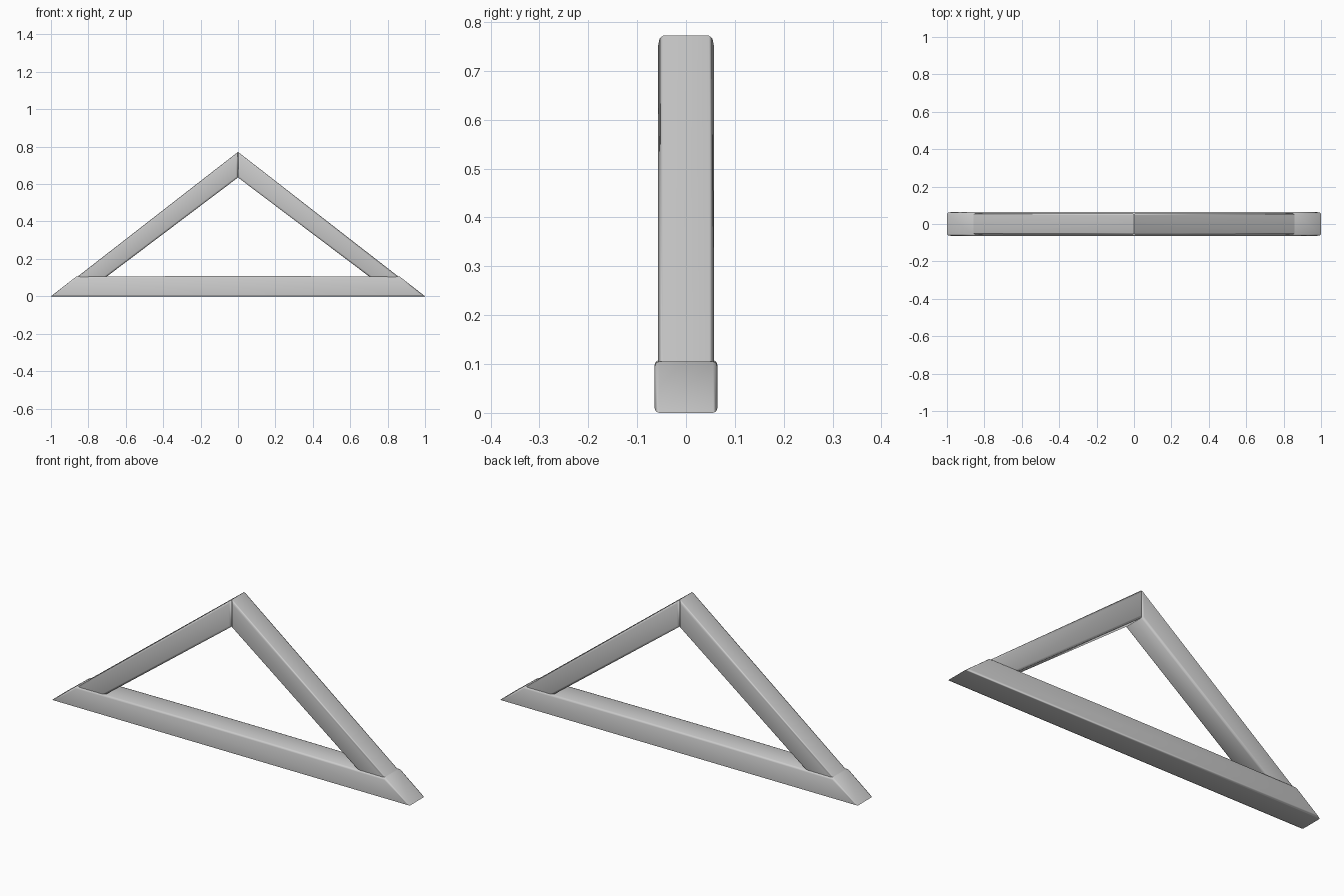
import bpy
import bmesh

default_cube = bpy.data.objects.get("Cube")
if default_cube:
    bpy.data.objects.remove(default_cube)

grey = bpy.data.materials.new("light_grey")
grey.use_nodes = True
colour = (0.6, 0.6, 0.6, 1)
grey.diffuse_color = colour
grey.node_tree.nodes["Principled BSDF"].inputs["Base Color"].default_value = colour


def timber(name, profile, half_depth, chamfer):
    """Extrude an x-z profile along y and round the rims of its two side faces."""
    bm = bmesh.new()
    face = bm.faces.new([bm.verts.new((x, -half_depth, z)) for x, z in profile])
    extruded = bmesh.ops.extrude_face_region(bm, geom=[face], use_keep_orig=True)
    moved = [v for v in extruded["geom"] if isinstance(v, bmesh.types.BMVert)]
    bmesh.ops.translate(bm, verts=moved, vec=(0, 2 * half_depth, 0))
    bmesh.ops.recalc_face_normals(bm, faces=bm.faces)
    rims = [e for e in bm.edges if abs(e.verts[0].co.y - e.verts[1].co.y) < half_depth]
    bmesh.ops.bevel(bm, geom=rims, offset=chamfer, segments=2, profile=0.5,
                    affect='EDGES', clamp_overlap=True)
    mesh = bpy.data.meshes.new(name)
    bm.to_mesh(mesh)
    bm.free()
    mesh.materials.append(grey)
    obj = bpy.data.objects.new(name, mesh)
    bpy.context.collection.objects.link(obj)
    bpy.ops.object.select_all(action='DESELECT')
    obj.select_set(True)
    bpy.context.view_layer.objects.active = obj
    bpy.ops.object.shade_smooth_by_angle(angle=0.9)
    return obj


# Bottom beam with mitred ends and a slight crown
timber("tie_beam", [(-1, 0), (1, 0), (0.865, 0.105), (0.2, 0.108),
                    (-0.2, 0.108), (-0.865, 0.105)], 0.064, 0.009)

# Sloping timbers meeting at the ridge, feet let into the beam
for name, side in (("left_rafter", 1), ("right_rafter", -1)):
    timber(name, [(0, 0.772), (0, 0.635), (side * 0.725, 0.088),
                  (side * 0.88, 0.088)], 0.057, 0.01)
